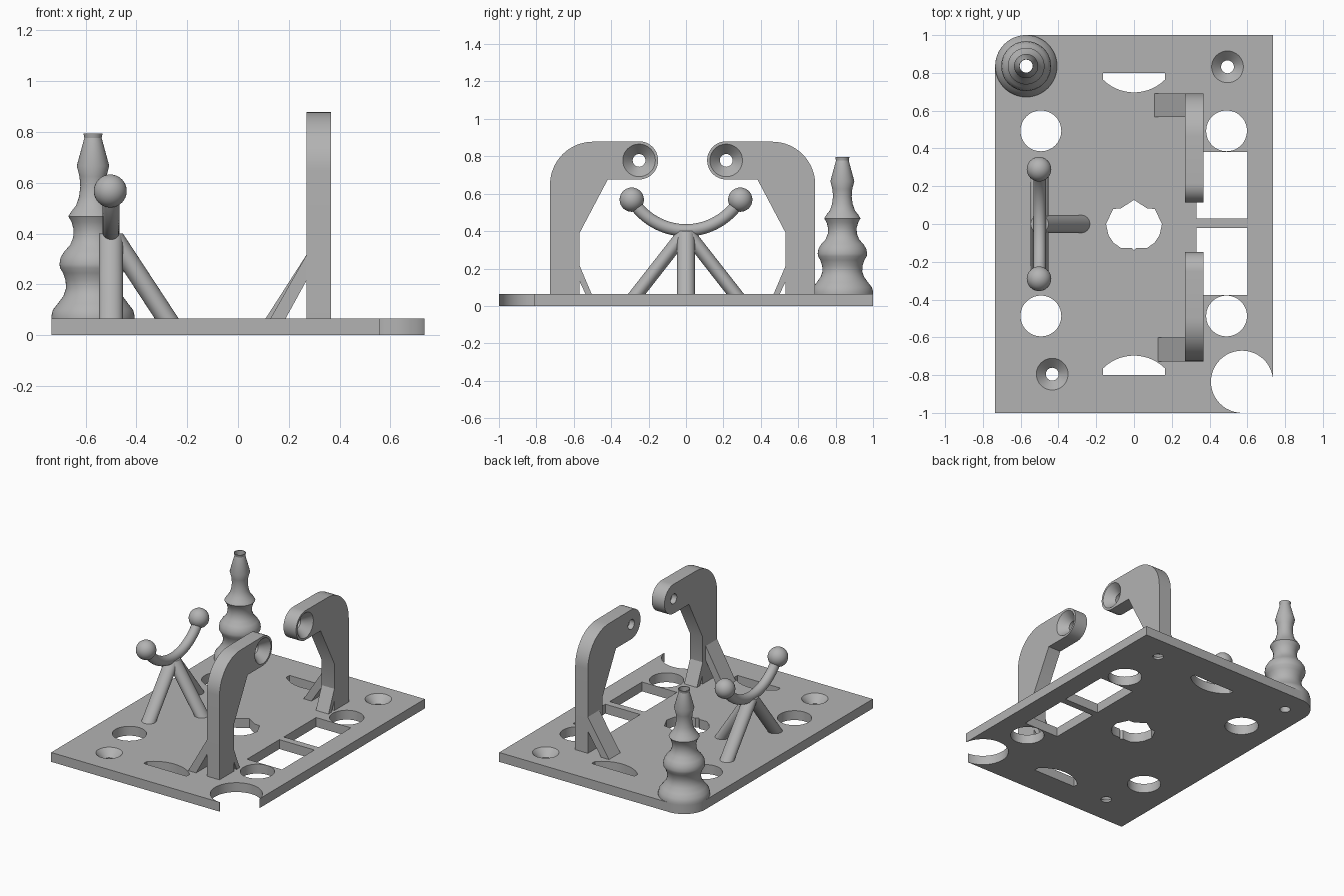
import bpy, bmesh, math
from mathutils import Vector

cube = bpy.data.objects.get("Cube")
if cube:
    bpy.data.objects.remove(cube, do_unlink=True)

grey = bpy.data.materials.new("plain grey")
grey.use_nodes = True
COLOUR = (0.45, 0.45, 0.45, 1)
grey.diffuse_color = COLOUR
grey.node_tree.nodes["Principled BSDF"].inputs["Base Color"].default_value = COLOUR

TOP = 0.065                      # plate thickness
HOLE = 0.034                     # screw hole radius
BACK, FRONT = 0.27, 0.367        # bracket faces along x


def loft(name, rings):
    """Solid skin through matching rings of points, capped at both ends."""
    bm = bmesh.new()
    loops = [[bm.verts.new(p) for p in ring] for ring in rings]
    n = len(loops[0])
    for a, b in zip(loops, loops[1:]):
        for i in range(n):
            bm.faces.new((a[i], a[(i + 1) % n], b[(i + 1) % n], b[i]))
    bm.faces.new(loops[0])
    bm.faces.new(loops[-1])
    bmesh.ops.recalc_face_normals(bm, faces=bm.faces)
    mesh = bpy.data.meshes.new(name)
    bm.to_mesh(mesh)
    bm.free()
    mesh.materials.append(grey)
    ob = bpy.data.objects.new(name, mesh)
    bpy.context.collection.objects.link(ob)
    return ob


def arc(u, v, r, start=0, end=360, n=48):
    full = end - start == 360
    steps = n if full else n + 1
    angles = [math.radians(start + (end - start) * i / n) for i in range(steps)]
    return [(u + r * math.cos(a), v + r * math.sin(a)) for a in angles]


def place(points, w, axis):
    order = {"x": lambda u, v: (w, u, v), "y": lambda u, v: (u, w, v), "z": lambda u, v: (u, v, w)}
    return [order[axis](u, v) for u, v in points]


def prism(name, points, lo, hi, axis="z"):
    return loft(name, [place(points, lo, axis), place(points, hi, axis)])


def box(x0, x1, y0, y1):
    return [(x0, y0), (x1, y0), (x1, y1), (x0, y1)]


def cut(ob, cutters):
    for c in cutters:
        c.hide_render = True
        mod = ob.modifiers.new("cut", "BOOLEAN")
        mod.operation, mod.solver, mod.object = "DIFFERENCE", "EXACT", c
    bpy.context.view_layer.update()
    graph = bpy.context.evaluated_depsgraph_get()
    mesh = bpy.data.meshes.new_from_object(ob.evaluated_get(graph))
    ob.modifiers.clear()
    ob.data = mesh
    for c in cutters:
        bpy.data.objects.remove(c, do_unlink=True)


def smooth(ob, angle=35):
    bpy.ops.object.select_all(action="DESELECT")
    ob.select_set(True)
    bpy.context.view_layer.objects.active = ob
    bpy.ops.object.shade_smooth_by_angle(angle=math.radians(angle))


def hole(u, v, r=HOLE, axis="z", lo=-1, hi=2):
    return prism("cutter", arc(u, v, r), lo, hi, axis)


def screw_hole(u, v, face, wide, depth, axis):
    """Through hole with a conical seat opening at the given face."""
    steps = [(HOLE, face - 0.2), (HOLE, face - depth), (wide, face), (wide, face + 0.1)]
    return loft("cutter", [place(arc(u, v, r), w, axis) for r, w in steps])


# Base plate with one rounded corner
px, py = -0.571, 0.836
outline = [(-0.735, -1), (0.735, -1), (0.735, 1)] + arc(px, py, 0.164, 90, 180, 16)
plate = prism("base_plate", outline, 0, TOP)
cutters = [hole(px, py)]
for x in (-0.493, 0.49):
    for y in (-0.487, 0.493):
        cutters.append(hole(x, y, 0.108))
cutters += [screw_hole(x, y, TOP, 0.084, 0.05, "z") for x, y in ((0.495, 0.832), (-0.433, -0.795))]
# Square windows
for y0, y1 in ((0.028, 0.382), (-0.375, -0.02)):
    cutters.append(prism("cutter", box(0.332, 0.6, y0, y1), -1, 1))
# Curved slots at both ends
bow = arc(0, 0.93, 0.233, 225, 315, 24)
for sign in (-1, 1):
    cutters.append(prism("cutter", [(x, sign * y) for x, y in bow + [(0.165, 0.8), (-0.165, 0.8)]], -1, 1))
# Faceted centre opening, mirrored across x
half = [(0, 0.128), (0.07, 0.082), (0.11, 0.08), (0.148, 0), (0.135, -0.06), (0.108, -0.1),
        (0.07, -0.126), (0.014, -0.126), (0, -0.14)]
cutters.append(prism("cutter", half + [(-x, y) for x, y in half[-2:0:-1]], -1, 1))
# Cut-away corner
cutters.append(hole(0.572, -0.835, 0.1645))
cutters.append(prism("cutter", box(0.56, 0.9, -1.2, -0.822), -1, 1))
cut(plate, cutters)
smooth(plate)

# Turned post: radius and height pairs, bored through
profile = [(0.164, 0.06), (0.164, 0.075), (0.158, 0.1), (0.138, 0.125), (0.116, 0.155), (0.106, 0.185),
           (0.108, 0.215), (0.118, 0.245), (0.13, 0.265), (0.132, 0.28), (0.128, 0.305), (0.113, 0.33),
           (0.09, 0.355), (0.078, 0.385), (0.076, 0.415), (0.084, 0.445), (0.097, 0.468), (0.085, 0.488),
           (0.067, 0.51), (0.055, 0.545), (0.05, 0.585), (0.053, 0.625), (0.064, 0.667), (0.034, 0.777),
           (0.038, 0.795)]
post = loft("turned_post", [place(arc(px, py, r), z, "z") for r, z in profile])
cut(post, [hole(px, py)])
smooth(post)

# Three slanted legs with level ends
SX = -0.5
for name, dx, dy in (("front_leg", 0.223, 0), ("left_leg", 0, 0.266), ("right_leg", 0, -0.266)):
    leg = loft(name, [place(arc(SX, 0, 0.047), 0.4, "z"), place(arc(SX + dx, dy, 0.047), TOP - 0.005, "z")])
    smooth(leg)

# Curved cradle bar with a ball on each end
R, zc = 0.337, 0.741
rings = []
for i in range(33):
    a = math.radians(-60 + 120 * i / 32)
    out = Vector((0, math.sin(a), -math.cos(a)))
    mid = Vector((SX, 0, zc)) + out * R
    rings.append([mid + Vector((u, 0, 0)) + out * v for u, v in arc(0, 0, 0.033, n=24)])
smooth(loft("cradle_bar", rings), 60)
for side, y in (("left", 0.29), ("right", -0.29)):
    bpy.ops.mesh.primitive_uv_sphere_add(segments=32, ring_count=16, radius=0.065, location=(SX - 0.003, y, 0.568))
    ball = bpy.context.object
    ball.name = "cradle_ball_" + side
    ball.data.materials.append(grey)
    smooth(ball)

# Pair of hooked brackets with braces, mirrored about a slightly offset plane
shape = [(0.709, 0.06), *arc(0.479, 0.648, 0.23, 0, 90, 16), *arc(0.233, 0.778, 0.102, 90, 270, 24),
         (0.4, 0.676), (0.551, 0.39), (0.551, 0.06)]
for side, sign, foot in (("left", 1, 0.108), ("right", -1, 0.127)):
    def ypos(y):
        return sign * y - 0.018
    bracket = prism("bracket_" + side, [(ypos(y), z) for y, z in shape], BACK, FRONT, "x")
    cut(bracket, [screw_hole(ypos(0.233), 0.778, FRONT, 0.087, 0.06, "x")])
    smooth(bracket)
    strip = [(foot, TOP), (foot + 0.06, TOP), (BACK + 0.005, 0.225), (BACK + 0.005, 0.325)]
    prism("side_brace_" + side, strip, ypos(0.584), ypos(0.709), "y")
    strip = [(0.487, TOP), (0.52, TOP), (0.555, 0.14), (0.555, 0.225)]
    prism("inner_brace_" + side, [(ypos(y), z) for y, z in strip], BACK, FRONT, "x")
